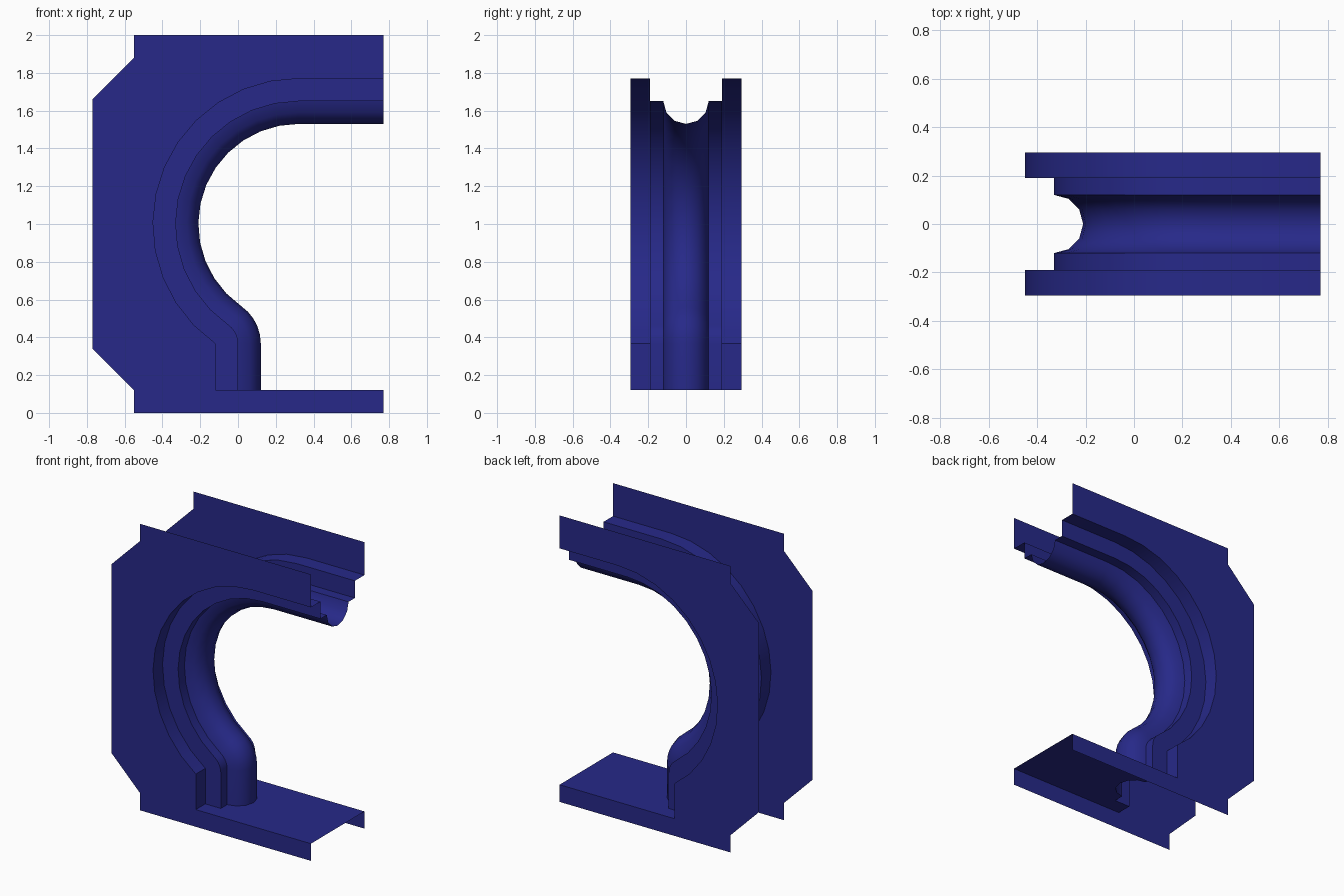
import bpy, bmesh
from math import sin, cos, radians
from mathutils import Vector

if "Cube" in bpy.data.objects:
    bpy.data.objects.remove(bpy.data.objects["Cube"])

HALF = 0.295           # half depth of the housing
CX, CZ, R = 0.32, 1.0, 0.77    # main bend centre and outer radius
FLOOR = 0.12

mat = bpy.data.materials.new("dark_blue")
mat.diffuse_color = (0.02, 0.022, 0.25, 1)
mat.use_nodes = True
mat.node_tree.nodes["Principled BSDF"].inputs["Base Color"].default_value = mat.diffuse_color


def make_object(name, bm, smooth=False):
    mesh = bpy.data.meshes.new(name)
    bm.to_mesh(mesh)
    bm.free()
    ob = bpy.data.objects.new(name, mesh)
    bpy.context.collection.objects.link(ob)
    mesh.materials.append(mat)
    if smooth:
        bpy.ops.object.select_all(action='DESELECT')
        ob.select_set(True)
        bpy.context.view_layer.objects.active = ob
        bpy.ops.object.shade_smooth_by_angle(angle=radians(35))
    return ob


def polygon(name, pts, up):
    bm = bmesh.new()
    face = bm.faces.new([bm.verts.new(p) for p in pts])
    face.normal_update()
    if face.normal.dot(Vector(up)) < 0:
        face.normal_flip()
    return make_object(name, bm)


# Channel cross-section: (depth, y) stepped flanges and a half-round trough
half = [(0, HALF), (0, 0.19), (0.12, 0.19), (0.12, 0.12)]
trough = [(0.12 + 0.12 * sin(radians(a)), 0.12 * cos(radians(a))) for a in range(30, 180, 30)]
section = half + trough + [(d, -y) for d, y in reversed(half)]

# Channel path: (x, z, normal x, normal z) from top opening to floor
END = 235.2
path = [(0.77, CZ + R, 0, -1)]
for i in range(14):
    a = radians(90 + (END - 90) * i / 13)
    path.append((CX + R * cos(a), CZ + R * sin(a), -cos(a), -sin(a)))
fx, fz = path[-1][:2]
for i in range(1, 6):
    a = radians((END - 180) * (1 - i / 5))
    path.append((fx, fz, cos(a), sin(a)))
path.append((fx, FLOOR, 1, 0))

# Swept channel
bm = bmesh.new()
rows = [[bm.verts.new((x + nx * d, y, z + nz * d)) for d, y in section]
        for x, z, nx, nz in path]
for r0, r1 in zip(rows, rows[1:]):
    for j in range(len(section) - 1):
        bm.faces.new((r0[j], r1[j], r1[j + 1], r0[j + 1]))
bmesh.ops.remove_doubles(bm, verts=bm.verts, dist=1e-5)
bmesh.ops.dissolve_degenerate(bm, edges=bm.edges, dist=1e-5)
bmesh.ops.recalc_face_normals(bm, faces=bm.faces)
if sum((f.normal.x * f.calc_area() for f in bm.faces)) < 0:
    bmesh.ops.reverse_faces(bm, faces=bm.faces)
make_object("curved_channel", bm, smooth=True)

# Side plates with chamfered back corners
edge = []
for x, z, _, _ in path:
    if not edge or (Vector((x, z)) - Vector(edge[-1])).length > 1e-4:
        edge.append((x, z))
outline = [(0.77, FLOOR), (0.77, 0), (-0.55, 0), (-0.55, 0.12), (-0.77, 0.34),
           (-0.77, 1.66), (-0.55, 1.88), (-0.55, 2), (0.77, 2)]
for name, s in (("front_side_plate", -1), ("back_side_plate", 1)):
    polygon(name, [(x, s * HALF, z) for x, z in edge + outline], (0, s, 0))

# Floor plate, notched around the channel foot
foot = [(fx + d, y, FLOOR) for d, y in section]
polygon("floor_plate", foot + [(0.77, -HALF, FLOOR), (0.77, HALF, FLOOR)], (0, 0, 1))
